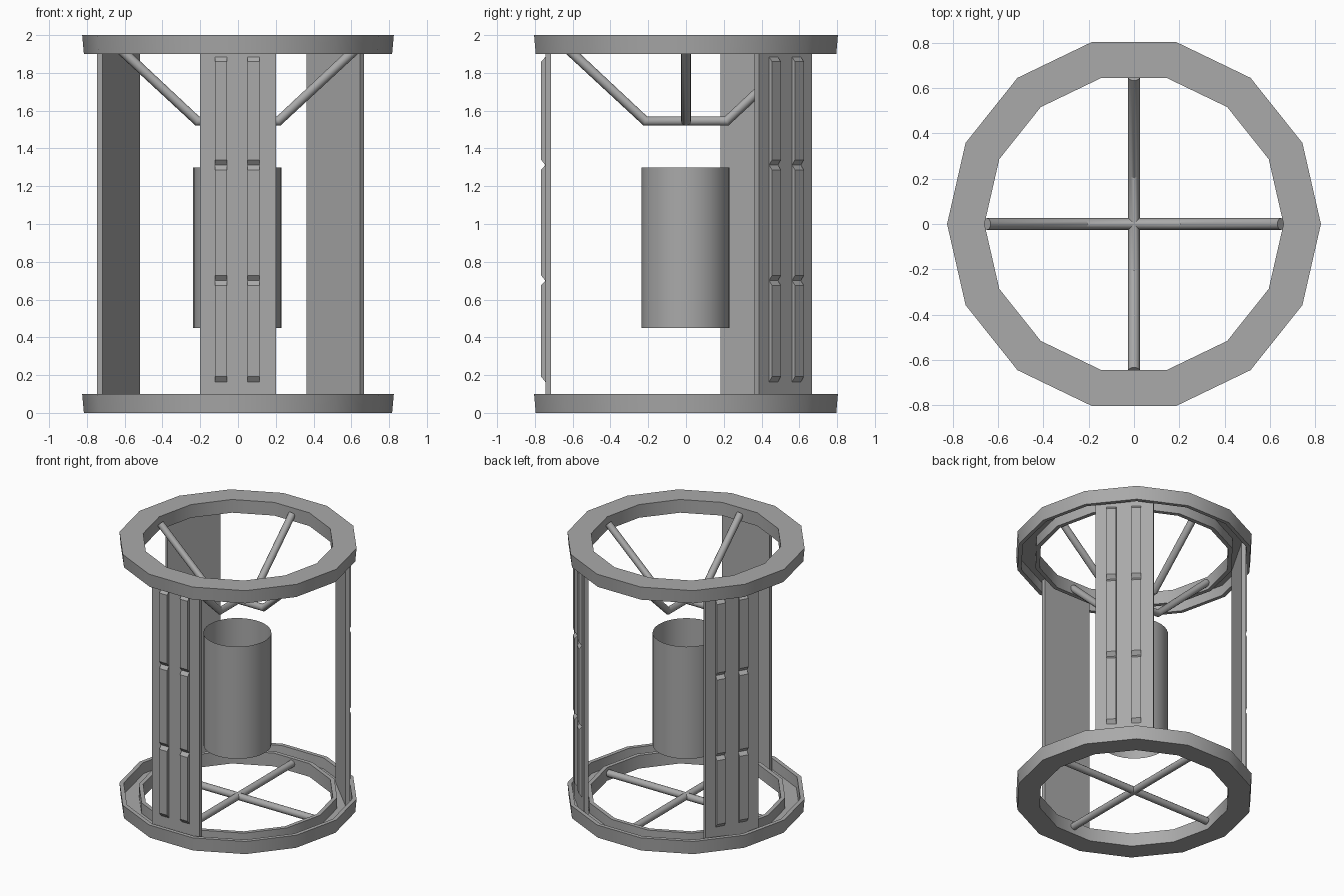
import bpy, bmesh, math
from mathutils import Matrix

cube = bpy.data.objects.get("Cube")
if cube:
    bpy.data.objects.remove(cube)

grey = bpy.data.materials.new("plain grey")
grey.use_nodes = True
grey.diffuse_color = (0.4, 0.4, 0.4, 1)
grey.node_tree.nodes["Principled BSDF"].inputs["Base Color"].default_value = (0.4, 0.4, 0.4, 1)


def select_only(obj):
    bpy.ops.object.select_all(action='DESELECT')
    obj.select_set(True)
    bpy.context.view_layer.objects.active = obj


def finish(name, bm, smooth=False):
    """Turn a bmesh into a named, coloured object."""
    mesh = bpy.data.meshes.new(name)
    bm.to_mesh(mesh)
    bm.free()
    mesh.materials.append(grey)
    obj = bpy.data.objects.new(name, mesh)
    bpy.context.collection.objects.link(obj)
    if smooth:
        select_only(obj)
        bpy.ops.object.shade_smooth_by_angle(angle=math.radians(30))
    return obj


def ring(name, profile, sides=14):
    """Sweep a closed (radius, height) profile around z."""
    bm = bmesh.new()
    loops = []
    for i in range(sides):
        a = math.tau * i / sides
        loops.append([bm.verts.new((r * math.cos(a), r * math.sin(a), z)) for r, z in profile])
    n = len(profile)
    for i in range(sides):
        here, there = loops[i], loops[(i + 1) % sides]
        for j in range(n):
            k = (j + 1) % n
            bm.faces.new((here[j], there[j], there[k], here[k]))
    bmesh.ops.recalc_face_normals(bm, faces=bm.faces)
    return finish(name, bm, True)


def prism(bm, profile, x0, x1):
    """Extrude a (y, z) profile along x."""
    face = bm.faces.new([bm.verts.new((x0, y, z)) for y, z in profile])
    out = bmesh.ops.extrude_face_region(bm, geom=[face])
    verts = [v for v in out["geom"] if isinstance(v, bmesh.types.BMVert)]
    bmesh.ops.translate(bm, verts=verts, vec=(x1 - x0, 0, 0))


def panel(name, angle):
    """Upright plate with two raised, notched strips on its outer face."""
    bm = bmesh.new()
    back, front, raised = -0.714, -0.745, -0.767
    prism(bm, [(back, 0.02), (front, 0.02), (front, 1.98), (back, 1.98)], -0.2, 0.2)
    for x in (-0.09, 0.082):
        for low, high in ((0.164, 0.70), (0.70, 1.312), (1.312, 1.884)):
            prism(bm, [(front, low), (raised, low + 0.028),
                       (raised, high - 0.025), (front, high)], x - 0.033, x + 0.033)
    bmesh.ops.recalc_face_normals(bm, faces=bm.faces)
    bm.transform(Matrix.Rotation(math.radians(angle + 90), 4, 'Z'))
    return finish(name, bm)


def rod(name, points, radius=0.026):
    """Round bar along a path, with mitred bends."""
    curve = bpy.data.curves.new(name, 'CURVE')
    curve.dimensions = '3D'
    curve.bevel_depth = radius
    curve.bevel_resolution = 4
    curve.use_fill_caps = True
    spline = curve.splines.new('POLY')
    spline.points.add(len(points) - 1)
    for p, co in zip(spline.points, points):
        p.co = (*co, 1)
    curve.materials.append(grey)
    obj = bpy.data.objects.new(name, curve)
    bpy.context.collection.objects.link(obj)
    select_only(obj)
    bpy.ops.object.convert(target='MESH')
    bpy.ops.object.shade_smooth_by_angle(angle=math.radians(40))


# Channel rings: the lower opens upward, the upper opens downward
ring("lower_ring", [(0.816, 0), (0.825, 0.1), (0.795, 0.1), (0.79, 0.02),
                    (0.69, 0.02), (0.69, 0.1), (0.66, 0.1), (0.66, 0)])
ring("upper_ring", [(0.825, 2), (0.816, 1.9), (0.788, 1.9), (0.79, 1.98),
                    (0.69, 1.98), (0.69, 1.9), (0.66, 1.9), (0.66, 2)])

# Upright panels
panel("front_panel", -90)
panel("back_left_panel", 45)
panel("back_right_panel", 150)

# Open tube hanging in the middle
bm = bmesh.new()
bmesh.ops.create_cone(bm, cap_ends=False, segments=32, radius1=0.233, radius2=0.233,
                      depth=0.85, matrix=Matrix.Translation((-0.004, -0.002, 0.875)))
finish("centre_tube", bm, True)

# Crossed rods: straight at the bottom, cranked at the top
for axis, c, s in (("side", 1, 0), ("depth", 0, 1)):
    rod(f"lower_{axis}_rod", [(r * c, r * s, 0.06) for r in (-0.65, 0.65)])
    rod(f"upper_{axis}_rod", [(r * c, r * s, z) for r, z in
                              ((-0.65, 1.95), (-0.215, 1.545), (0.215, 1.545), (0.65, 1.95))])
